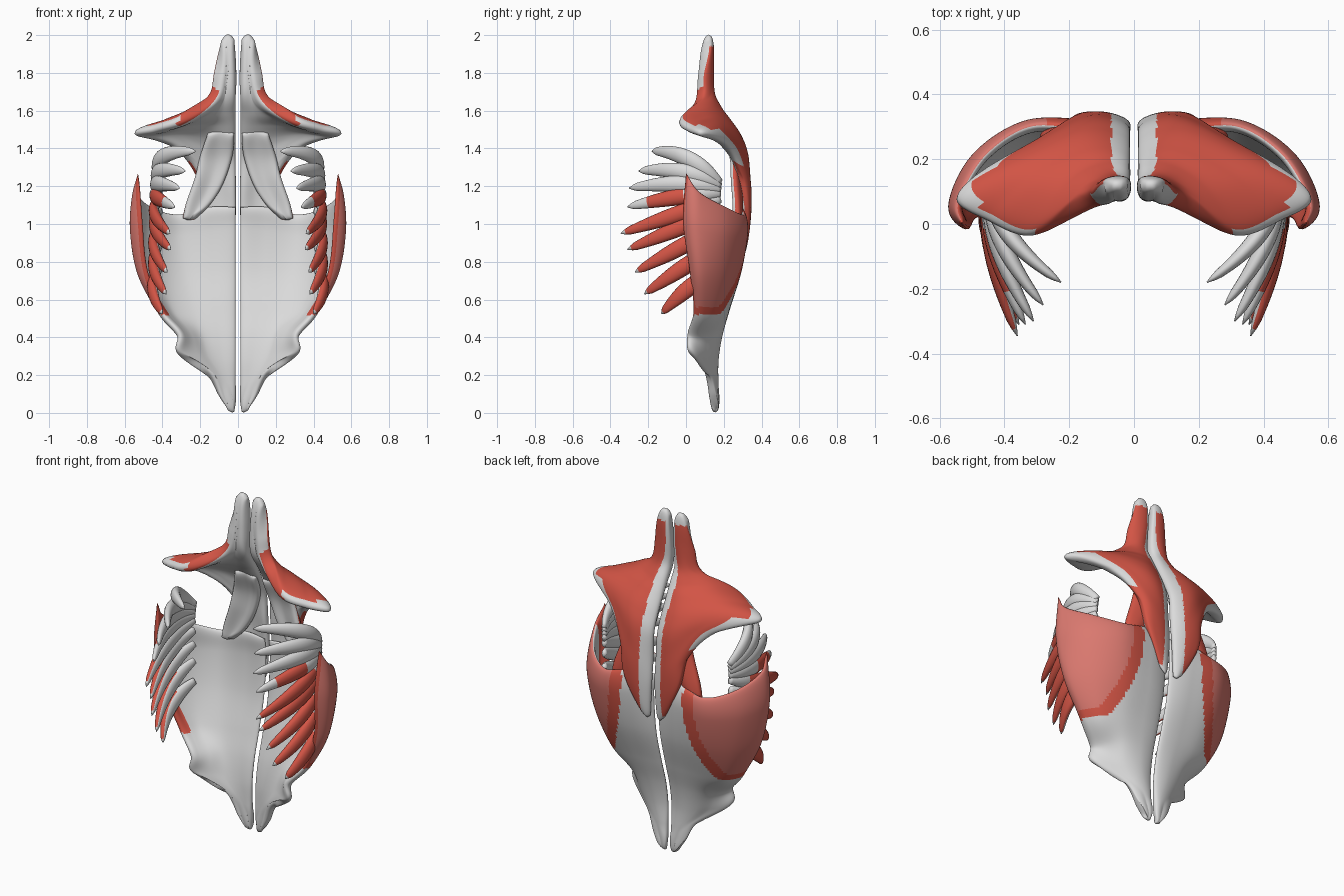
import bpy, math
from mathutils import Vector

if "Cube" in bpy.data.objects:
    bpy.data.objects.remove(bpy.data.objects["Cube"])


def material(name, rgb):
    m = bpy.data.materials.new(name)
    m.diffuse_color = (*rgb, 1)
    m.use_nodes = True
    m.node_tree.nodes["Principled BSDF"].inputs["Base Color"].default_value = m.diffuse_color
    return m


TENDON, RED, PALE = 0, 1, 2
MATS = [material("tendon_grey", (.71, .71, .71)),
        material("muscle_red", (.65, .09, .06)),
        material("muscle_pale_red", (.70, .19, .16))]


def finish(name, verts, faces, mats):
    """Make a smooth object, mirrored to the other side of the body."""
    me = bpy.data.meshes.new(name)
    me.from_pydata(verts, [], faces)
    for m in MATS:
        me.materials.append(m)
    me.polygons.foreach_set("material_index", mats)
    me.polygons.foreach_set("use_smooth", [True] * len(faces))
    ob = bpy.data.objects.new(name, me)
    bpy.context.collection.objects.link(ob)
    mod = ob.modifiers.new("mirror", 'MIRROR')
    mod.use_mirror_merge = False
    return ob


def spline(pts, t):
    """Catmull-Rom point, t runs from 0 to len(pts)-1."""
    n = len(pts) - 1
    i = min(int(t), n - 1)
    f = t - i
    b, c = pts[i], pts[i + 1]
    a = pts[i - 1] if i else b * 2 - c
    d = pts[i + 2] if i + 2 <= n else c * 2 - b
    return b + (c - a) * (f / 2) + (a * 2 - b * 5 + c * 4 - d) * (f * f / 2) \
        + (b * 3 - a - c * 3 + d) * (f ** 3 / 2)


def sheet(name, rows, thick, colour, nu=36, nv=72, taper=0):
    """Thick curved sheet through rows of points, thinning to a round rim."""
    rows = [[Vector(p) for p in r] for r in rows]
    ku, kv = len(rows[0]) - 1, len(rows) - 1

    def point(u, v):
        return spline([spline(r, u * ku) for r in rows], v * kv)

    def ease(k, n):  # denser samples near the rims
        t = k / n
        return .5 * t + .5 * (.5 - .5 * math.cos(math.pi * t))

    verts, ids = [], {}
    for j in range(nv + 1):
        for i in range(nu + 1):
            u, v = ease(i, nu), ease(j, nv)
            p, e = point(u, v), .01
            du = point(min(1, u + e), v) - point(max(0, u - e), v)
            dv = point(u, min(1, v + e)) - point(u, max(0, v - e))
            n = du.cross(dv).normalized()
            h = thick / 2 * math.sqrt((1 - abs(2 * u - 1) ** 6) * (1 - abs(2 * v - 1) ** 14))
            h *= 1 - taper * v * v
            rim = i in (0, nu) or j in (0, nv)
            for side in (0, 1):
                if rim and side:
                    ids[i, j, 1] = ids[i, j, 0]
                    continue
                ids[i, j, side] = len(verts)
                verts.append(p if rim else p + n * (h if side else -h))
    faces, mats = [], []
    for side in (0, 1):
        for j in range(nv):
            for i in range(nu):
                q = [ids[a, b, side] for a, b in ((i, j), (i, j + 1), (i + 1, j + 1), (i + 1, j))]
                faces.append(q[::-1] if not side else q)
                c = sum((verts[k] for k in q), Vector()) / 4
                mats.append(colour(c, ease(i + .5, nu), ease(j + .5, nv) * kv, side))
    return finish(name, verts, [f[::-1] for f in faces], mats)


# Upper back muscle: neck, shoulder and tail, spine edge to outer edge
trap_rows = [
    [(.02, .115, 1.98), (.04, .12, 2.0), (.065, .12, 2.0), (.09, .11, 1.97)],
    [(.012, .10, 1.82), (.05, .11, 1.82), (.085, .10, 1.80), (.105, .075, 1.79)],
    [(.012, .10, 1.70), (.07, .115, 1.69), (.11, .10, 1.67), (.15, .06, 1.66)],
    [(.012, .16, 1.60), (.11, .15, 1.60), (.21, .09, 1.59), (.31, -.035, 1.545)],
    [(.012, .20, 1.52), (.14, .20, 1.54), (.30, .13, 1.54), (.45, .01, 1.50)],
    [(.012, .25, 1.42), (.16, .26, 1.46), (.35, .18, 1.49), (.545, .085, 1.475)],
    [(.012, .28, 1.33), (.13, .30, 1.36), (.24, .26, 1.39), (.35, .20, 1.41)],
    [(.012, .285, 1.20), (.09, .315, 1.20), (.17, .31, 1.23), (.22, .27, 1.28)],
    [(.012, .30, 1.05), (.08, .32, 1.05), (.14, .32, 1.06), (.18, .31, 1.08)],
    [(.025, .295, .85), (.04, .305, .84), (.055, .305, .85), (.07, .30, .87)]]


def trap_colour(c, u, v, side):
    if not side:
        return RED if u > .95 and 1.6 < v < 3.2 else TENDON
    if c.z > 1.94 or v > 8.85 or c.x < .03 + .04 * min(1, max(0, v - 1) / 2):
        return TENDON
    limit = .94 if v < 1.5 else .95 if 3 < v < 4.4 else .9 if 4.4 <= v < 5 else .78 if 5 <= v < 6.6 else 1
    return RED if u < limit else TENDON


sheet("upper_back_muscle", trap_rows, .078, trap_colour, 50, 110, .5)

# Deep diagonal muscle between spine and shoulder blade
rhomb_rows = [
    [(.02, .195, 1.48), (.09, .205, 1.50), (.16, .20, 1.48)],
    [(.03, .245, 1.36), (.11, .26, 1.36), (.20, .245, 1.36)],
    [(.08, .26, 1.21), (.15, .275, 1.22), (.23, .25, 1.24)],
    [(.15, .27, 1.10), (.21, .28, 1.10), (.275, .26, 1.11)],
    [(.23, .27, 1.03), (.26, .275, 1.02), (.29, .26, 1.03)]]
sheet("deep_diagonal_muscle", rhomb_rows, .045,
      lambda c, u, v, s: RED if s and u > .12 and c.z < 1.4 else TENDON, 20, 40)

# Broad back muscle wrapping from the spine around to the side
lat_rows = [
    [(.012, .27, 1.09), (.15, .29, 1.09), (.32, .30, 1.05), (.46, .21, 1.09), (.54, .07, 1.17), (.53, .0, 1.27)],
    [(.012, .28, .97), (.15, .30, .96), (.33, .295, .93), (.48, .20, .94), (.55, .06, .97), (.51, -.015, 1.02)],
    [(.012, .26, .75), (.14, .27, .75), (.30, .26, .74), (.43, .19, .73), (.51, .08, .74), (.485, .02, .76)],
    [(.012, .21, .55), (.13, .21, .55), (.25, .195, .54), (.35, .15, .53), (.395, .09, .53), (.41, .04, .54)],
    [(.012, .17, .41), (.11, .17, .41), (.20, .15, .41), (.26, .10, .41), (.295, .05, .41), (.315, .01, .42)],
    [(.012, .15, .28), (.09, .15, .28), (.16, .13, .29), (.22, .09, .30), (.28, .05, .31), (.32, .02, .32)],
    [(.012, .15, .16), (.05, .15, .16), (.08, .145, .17), (.11, .135, .18), (.14, .12, .20), (.165, .10, .22)],
    [(.012, .15, .08), (.03, .155, .08), (.05, .15, .08), (.07, .15, .08), (.085, .145, .08), (.10, .14, .09)]]
lat_rows.append([(x, .155, .003 + (x - .03) ** 2 * 30) for x in (.02, .026, .032, .038, .044, .05)])


def lat_colour(c, u, v, side):
    t = max(0, (1.05 - c.z) / .53)
    edge = .20 + .14 * t ** 2.2
    if c.z < .52 or c.x < edge:
        return TENDON
    if not side:
        return RED if u > .8 else TENDON
    return PALE if c.x > edge + .075 and c.z > .56 and u < .96 else RED


sheet("broad_back_muscle", lat_rows, .045, lat_colour, 70, 140)

# Fan of finger-like rib muscles: tip position, root height and arch
tips = [(.225, -.18, 1.385), (.28, -.25, 1.28), (.31, -.30, 1.19), (.335, -.31, 1.09), (.36, -.345, .95),
        (.355, -.31, .865), (.375, -.27, .745), (.38, -.22, .63), (.40, -.13, .525)]
roots = [1.22, 1.20, 1.18, 1.16, 1.13, 1.07, .99, .89, .77]
arches = [.09, .07, .055, .04, .03, .03, .03, .03, .03]
NS, NR = 28, 16
for k, (tip, rz, arch) in enumerate(zip(tips, roots, arches)):
    tip = Vector(tip)
    root = Vector((.41, .18, rz))
    ctrl = Vector((.50, .01, (rz + tip.z) / 2 + arch))
    verts, faces, mats = [], [], []
    for a in range(NS + 1):
        s = a / NS
        p = root * (1 - s) ** 2 + ctrl * (2 * s * (1 - s)) + tip * s * s
        t = ((ctrl - root) * (1 - s) + (tip - ctrl) * s).normalized()
        out = Vector((0, 0, 1)).cross(t).normalized()   # thin axis
        if out.x < 0:
            out = -out
        wide = t.cross(out)
        w = math.sin(math.pi * (.14 + .76 * s)) ** .9 * min(1, math.sqrt(1.002 - s) * 4)
        for b in range(NR):
            ang = 2 * math.pi * b / NR
            verts.append(p + out * (.028 * w * math.cos(ang)) + wide * (.044 * w * math.sin(ang)))
    red_from, red_to = (1, 0) if k < 3 else (.45, .8) if k == 3 else (.25, .94)
    for a in range(NS):
        for b in range(NR):
            c = (b + 1) % NR
            faces.append((a * NR + b, a * NR + c, (a + 1) * NR + c, (a + 1) * NR + b))
            outer = math.cos(2 * math.pi * (b + .5) / NR) > -.4
            mats.append(RED if outer and red_from < a / NS < red_to else TENDON)
    faces += [tuple(range(NR))[::-1], tuple(range(NS * NR, NS * NR + NR))]
    mats += [TENDON, TENDON]
    finish(f"rib_muscle_finger_{k + 1}", verts, faces, mats)
